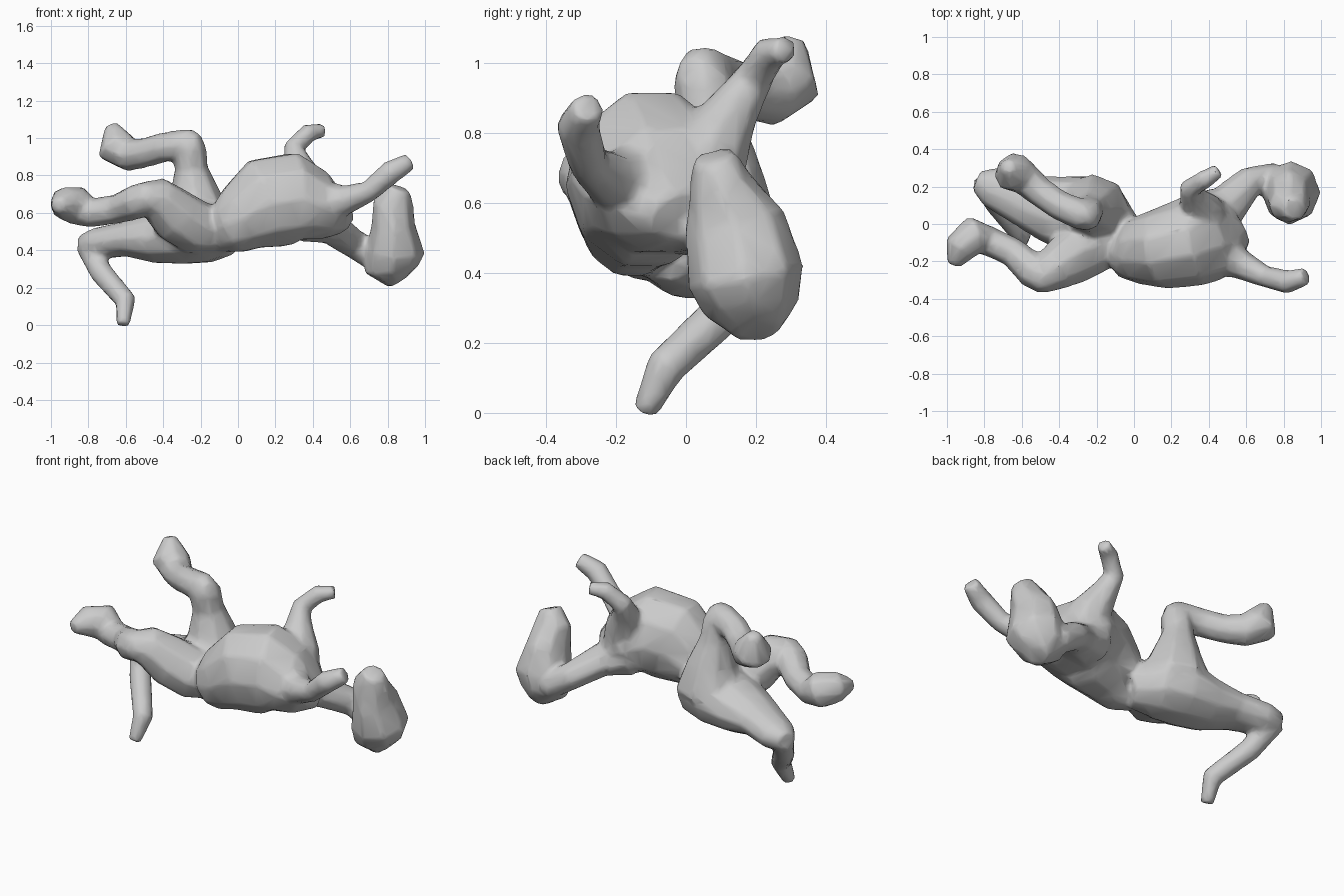
import bpy, bmesh, math
from mathutils import Vector

parts = []


def limb(name, rings, ref=(0, 0, 1), sides=8):
    """Tapered body part: rings are (x, y, z, half width[, half height])."""
    bm = bmesh.new()
    ref = Vector(ref)
    pts = [Vector(r[:3]) for r in rings]
    loops = []
    for i, r in enumerate(rings):
        t = (pts[min(i + 1, len(pts) - 1)] - pts[max(i - 1, 0)]).normalized()
        w = t.cross(ref).normalized()
        h = w.cross(t)
        a, b = r[3] * 1.07, r[-1] * 1.07
        loops.append([bm.verts.new(pts[i] + w * a * math.cos(k * math.tau / sides)
                                   + h * b * math.sin(k * math.tau / sides))
                      for k in range(sides)])
    for p, q in zip(loops, loops[1:]):
        for k in range(sides):
            n = (k + 1) % sides
            bm.faces.new((p[k], p[n], q[n], q[k]))
    bm.faces.new(loops[0])
    bm.faces.new(loops[-1])
    bmesh.ops.recalc_face_normals(bm, faces=bm.faces)
    me = bpy.data.meshes.new(name)
    bm.to_mesh(me)
    bm.free()
    ob = bpy.data.objects.new(name, me)
    bpy.context.collection.objects.link(ob)
    parts.append(ob)


# Chest, pinched at the waist
limb("chest", [(-.12, -.10, .50, .08, .11), (-.04, -.14, .53, .14, .15),
               (.02, -.14, .57, .17, .18), (.15, -.13, .65, .205, .24),
               (.29, -.10, .675, .225, .24), (.39, -.06, .635, .235, .19),
               (.49, -.04, .585, .20, .13), (.56, 0, .56, .11, .07)], sides=10)

# Neck and head, muzzle pointing up
limb("neck", [(.36, .02, .57, .15, .12), (.50, .10, .52, .11, .085),
              (.62, .225, .435, .08, .075), (.76, .25, .35, .075)])
limb("head", [(.86, .20, .235, .06, .07), (.82, .19, .30, .14, .13),
              (.84, .17, .39, .15, .16), (.83, .14, .54, .11, .14),
              (.83, .10, .65, .105, .09), (.86, .08, .735, .06, .06)], ref=(0, 1, 0))

# Forelegs
limb("near_foreleg", [(.30, -.08, .66, .17), (.46, -.16, .65, .12), (.58, -.22, .67, .075),
                      (.70, -.28, .715, .055), (.82, -.31, .82, .06),
                      (.92, -.28, .875, .045)])
limb("far_foreleg", [(.38, .02, .64, .13), (.36, .07, .76, .11), (.32, .13, .86, .075),
                     (.30, .19, .95, .055), (.38, .24, 1.03, .05),
                     (.455, .285, 1.04, .04)], ref=(1, 0, 0.2))

# Hips flowing into the thick tail
limb("hips_and_tail", [(-.04, -.07, .50, .11, .12), (-.16, .01, .50, .19, .16),
                       (-.30, .05, .49, .20, .16), (-.45, .08, .465, .17, .13),
                       (-.60, .13, .46, .13, .09), (-.76, .20, .435, .105, .08),
                       (-.84, .23, .425, .055)], sides=10)
limb("tail_end", [(-.81, .22, .43, .06), (-.73, .10, .28, .06),
                  (-.60, -.06, .13, .055), (-.615, -.12, 0, .035)], ref=(1, 0, 0))

# Hind legs with feet
limb("far_thigh", [(-.24, .04, .44, .10), (-.22, .07, .56, .19), (-.23, .08, .70, .13),
                   (-.25, .07, .84, .085), (-.26, .05, .95, .085),
                   (-.28, .045, 1.04, .04)], ref=(1, 0, 0))
limb("far_shin_and_foot", [(-.20, .02, .97, .05), (-.28, .05, .965, .08),
                           (-.40, .10, .95, .075), (-.50, .17, .92, .075),
                           (-.58, .24, .91, .085), (-.65, .28, .95, .105),
                           (-.675, .31, 1.07, .035)], ref=(0.7, 1, 0.1))
limb("near_thigh", [(-.08, -.07, .50, .11), (-.22, -.12, .52, .14), (-.34, -.18, .59, .14),
                    (-.44, -.25, .68, .11), (-.52, -.31, .69, .07)])
limb("near_shin_and_foot", [(-.46, -.30, .69, .08), (-.54, -.25, .66, .09),
                            (-.65, -.15, .62, .075), (-.78, -.09, .60, .075),
                            (-.86, -.06, .64, .10), (-.93, -.13, .65, .085),
                            (-.965, -.22, .64, .035)])

# Fuse the parts into one continuous skin
bpy.ops.object.select_all(action='DESELECT')
for ob in parts:
    ob.select_set(True)
body = parts[0]
bpy.context.view_layer.objects.active = body
bpy.ops.object.join()
body.name = "animal_body"
remesh = body.modifiers.new("fuse", 'REMESH')
remesh.mode = 'VOXEL'
remesh.voxel_size = 0.014
soft = body.modifiers.new("blend", 'SMOOTH')
soft.factor, soft.iterations = 0.5, 7
thin = body.modifiers.new("thin", 'DECIMATE')
thin.ratio = 0.1
for m in ("fuse", "blend", "thin"):
    bpy.ops.object.modifier_apply(modifier=m)
bpy.ops.object.shade_smooth_by_angle(angle=math.radians(60))
